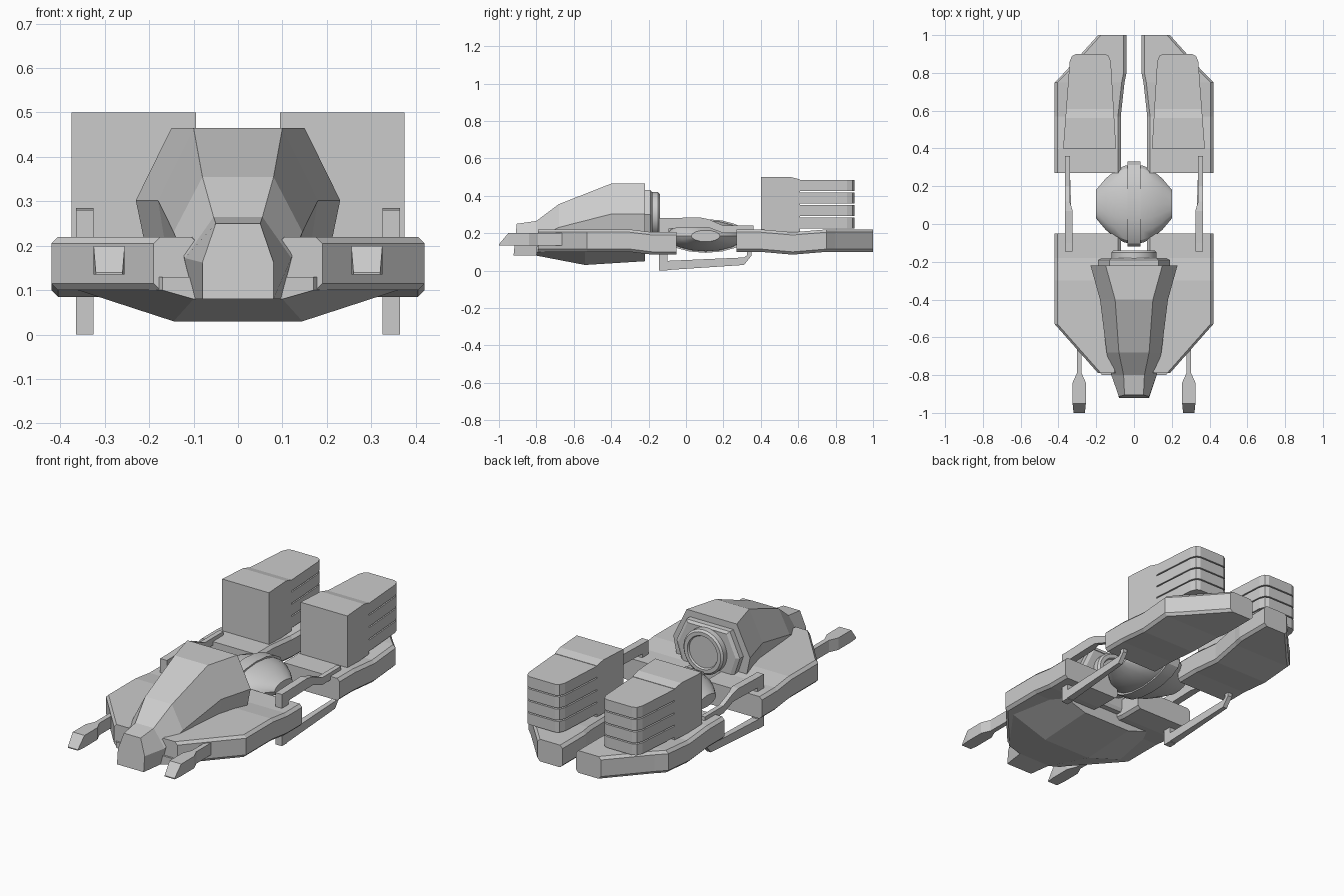
import bpy, bmesh
from math import cos, sin, pi, radians

if "Cube" in bpy.data.objects:
    bpy.data.objects.remove(bpy.data.objects["Cube"])

GREY = (.6, .6, .6, 1)
hull_grey = bpy.data.materials.new("hull_grey")
hull_grey.use_nodes = True
hull_grey.diffuse_color = GREY
hull_grey.node_tree.nodes["Principled BSDF"].inputs["Base Color"].default_value = GREY


def loft(name, rings, side=1):
    """Skin matching rings of points and cap both ends."""
    bm = bmesh.new()
    loops = [[bm.verts.new((x * side, y, z)) for x, y, z in ring] for ring in rings]
    count = len(loops[0])
    for near, far in zip(loops, loops[1:]):
        for i in range(count):
            j = (i + 1) % count
            bm.faces.new((near[i], near[j], far[j], far[i]))
    bm.faces.new(loops[0])
    bm.faces.new(loops[-1])
    bmesh.ops.recalc_face_normals(bm, faces=bm.faces)
    mesh = bpy.data.meshes.new(name)
    bm.to_mesh(mesh)
    bm.free()
    mesh.materials.append(hull_grey)
    part = bpy.data.objects.new(name, mesh)
    bpy.context.collection.objects.link(part)
    return part


def smooth(part):
    bpy.ops.object.select_all(action='DESELECT')
    part.select_set(True)
    bpy.context.view_layer.objects.active = part
    bpy.ops.object.shade_smooth_by_angle(angle=radians(30))


def pair(name, rings):
    """Build the same part on the left and, mirrored, on the right."""
    loft("left_" + name, rings, 1)
    loft("right_" + name, rings, -1)


def rectangle(y, inner, outer, low, high):
    return [(inner, y, low), (outer, y, low), (outer, y, high), (inner, y, high)]


def chamfered(y, inner, outer, middle, half=.06, cut=.015):
    """Rectangle with its four corners cut off."""
    low, high = middle - half, middle + half
    return [(inner + cut, y, low), (outer - cut, y, low),
            (outer, y, low + cut), (outer, y, high - cut),
            (outer - cut, y, high), (inner + cut, y, high),
            (inner, y, high - cut), (inner, y, low + cut)]


def symmetric(y, half_outline):
    """Mirror a half outline, listed from bottom to top, about x = 0."""
    right = [(x, y, z) for x, z in half_outline]
    return right + [(-x, y, z) for x, y, z in reversed(right)]


def ellipse(count, width, height):
    angles = [2 * pi * i / count for i in range(count)]
    return [(width * cos(a), height * sin(a)) for a in angles]


# Front wings and rear skids share one slab thickness and a dipped middle
INNER, OUTER, TIP = .07, .42, .19
RAISED, DIPPED = .16, .145
pair("front_wing", [
    chamfered(-.79, .09, TIP, RAISED),
    chamfered(-.53, INNER, OUTER, RAISED),
    chamfered(-.3, INNER, OUTER, RAISED),
    chamfered(-.18, INNER, OUTER, DIPPED),
    chamfered(-.05, INNER, OUTER, DIPPED)])
pair("rear_skid", [
    chamfered(.27, INNER, OUTER, RAISED),
    chamfered(.4, INNER, OUTER, RAISED),
    chamfered(.57, INNER, OUTER, DIPPED),
    chamfered(.75, .05, OUTER, RAISED),
    chamfered(.8, .04, .37, RAISED),
    chamfered(1, .04, TIP, RAISED)])


# Cockpit hull: underside, shoulder and ridge follow from widths and height
def hull_section(y, shoulder, ridge, top):
    base = max(.8 * shoulder, .08)
    return symmetric(y, [(base, .08), (shoulder, .65 * top), (ridge, top)])


nose = hull_section(-.93, .08, .05, .25)
nose = [(x, y + .1 * z, z) for x, y, z in nose]
loft("cockpit_hull", [
    nose,
    hull_section(-.8, .12, .055, .265),
    hull_section(-.68, .145, .08, .355),
    hull_section(-.4, .18, .1, .465),
    hull_section(-.22, .23, .15, .465)])


# Flared belly keel under the wings
def keel(y, flat, low, flare):
    return symmetric(y, [(flat, low), (flare, .1), (flare, .13)])


loft("belly", [keel(-.8, .1, .08, .17),
               keel(-.54, .145, .03, .36),
               keel(-.22, .145, .05, .3)])


# Stepped plate and round exhaust on the back of the hull
def plate_ring(y, scale):
    half = [(.13, -.18), (.19, 0), (.13, .13)]
    return symmetric(y, [(x * scale, .3 + z * scale) for x, z in half])


def exhaust_rim(y, radius):
    return [(x, y, .3 + z) for x, z in ellipse(32, radius, radius)]


loft("rear_plate", [plate_ring(-.23, 1), plate_ring(-.19, 1), plate_ring(-.18, .9)])
smooth(loft("exhaust", [exhaust_rim(-.19, .12), exhaust_rim(-.15, .12),
                        exhaust_rim(-.14, .11), exhaust_rim(-.14, .09),
                        exhaust_rim(-.15, .085)]))


# Coupling hub between wings and skids, with a raised centre band
def hub_ring(x, scale):
    return [(x, .105 + y * scale, .185 + z * scale) for y, z in ellipse(16, .225, .09)]


steps = [i / 4 for i in range(-4, 5)]
smooth(loft("coupling_hub", [hub_ring(t / 5, .94 - .6 * t * t) for t in steps]))
smooth(loft("hub_band", [hub_ring(x, 1) for x in (-.035, .035)]))


# Link rods: thick front clamp above, open loop below
def rod_section(y, low, high):
    inner = .325 if y < .1 else .34
    return rectangle(y, inner, .365, low, high)


pair("rod_clamp", [rod_section(y, .19, .28) for y in (-.145, -.09)])
pair("upper_rod", [rod_section(-.1, .225, .28), rod_section(.07, .23, .285),
                   rod_section(.12, .23, .275), rod_section(.2, .2, .24),
                   rod_section(.36, .2, .24)])
pair("lower_rod", [rod_section(-.145, 0, .05), rod_section(.31, .03, .07),
                   rod_section(.35, .08, .1)])
pair("front_post", [rod_section(y, 0, .1) for y in (-.145, -.1)])
pair("rear_post", [rod_section(y, .08, .21) for y in (.325, .35)])


# Forward prongs
def prong_section(y, half, high=.2):
    return rectangle(y, .29 - half, .29 + half, .135, high)


pair("prong", [prong_section(-1, .03, .14), prong_section(-.95, .035),
               prong_section(-.84, .035), prong_section(-.79, .013),
               prong_section(-.64, .013)])


# Engine pods narrow towards the back: solid block, then four cooling slats
def pod_section(y, low, high, inset=0):
    back = y - .4
    inner = .095 + .06 * back + inset
    outer = .375 - .075 * back - inset
    return rectangle(y, inner, outer, low, high)


pair("engine_block", [pod_section(.4, .21, .5), pod_section(.56, .21, .5),
                      pod_section(.61, .21, .487)])
for level in range(4):
    low = .225 + level / 15
    high = low + .06
    pair("engine_slat_" + str(level + 1), [
        pod_section(.6, low, high), pod_section(.86, low, high),
        pod_section(.89, low, high, .01), pod_section(.9, low, high, .03)])
